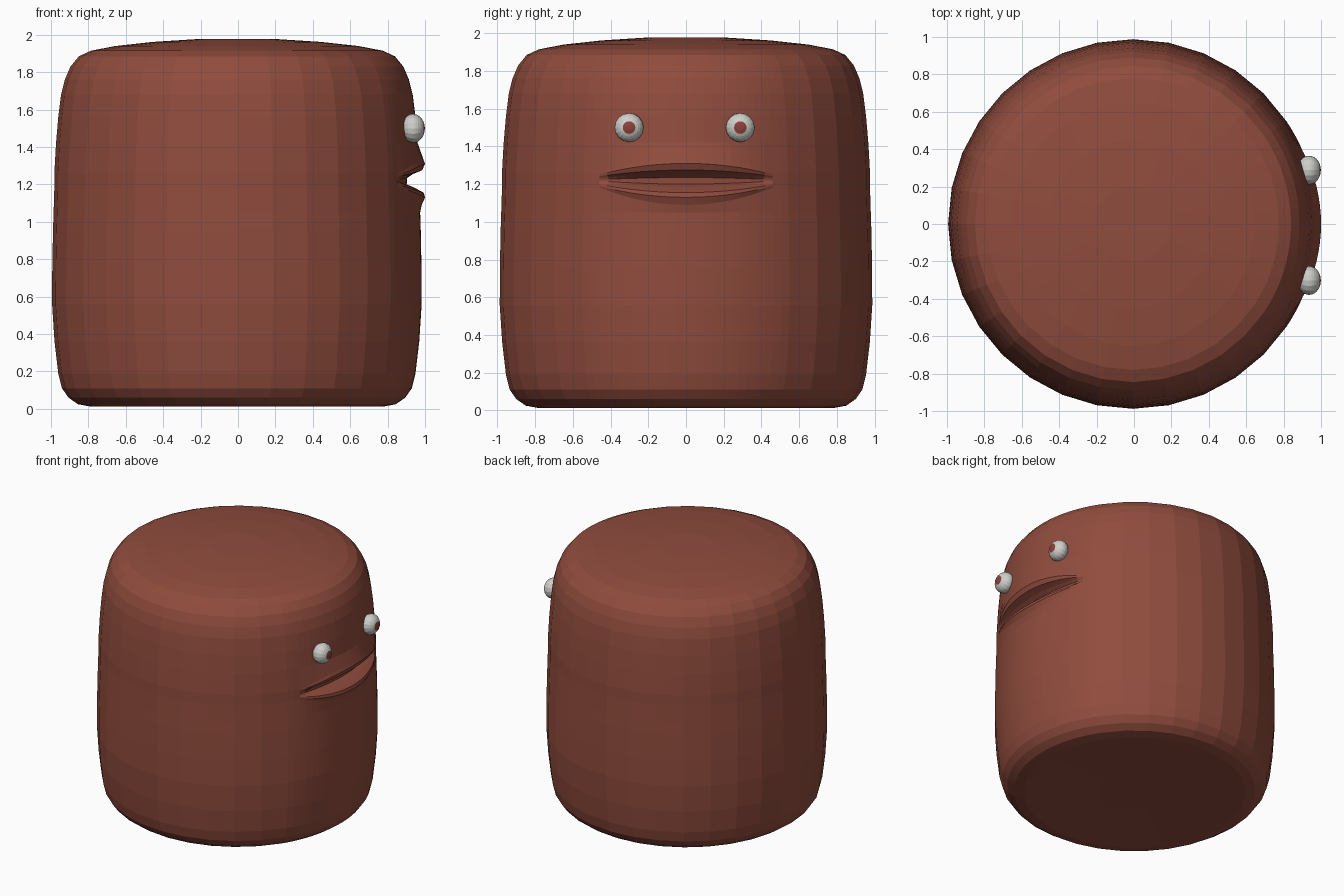
import bpy, bmesh, math

if "Cube" in bpy.data.objects:
    bpy.data.objects.remove(bpy.data.objects["Cube"])


def material(name, rgb):
    m = bpy.data.materials.new(name)
    m.diffuse_color = (*rgb, 1)
    m.use_nodes = True
    m.node_tree.nodes["Principled BSDF"].inputs["Base Color"].default_value = m.diffuse_color
    return m


CLAY = material("red brown", (0.28, 0.072, 0.047))
WHITE = material("eye white", (0.62, 0.62, 0.59))
PUPIL = material("pupil red", (0.26, 0.055, 0.045))


def make_object(name, bm, mats):
    bmesh.ops.recalc_face_normals(bm, faces=bm.faces)
    me = bpy.data.meshes.new(name)
    bm.to_mesh(me)
    bm.free()
    for m in mats:
        me.materials.append(m)
    ob = bpy.data.objects.new(name, me)
    bpy.context.collection.objects.link(ob)
    return ob


# Body profile below and above the mouth, and the mouth section (radius, z)
LOWER = [(0.25, 0.02), (0.55, 0.015), (0.78, 0.012), (0.85, 0.025), (0.90, 0.06),
         (0.935, 0.11), (0.955, 0.19), (0.975, 0.36), (0.988, 0.56), (0.987, 0.76),
         (0.983, 0.96), (0.98, 1.05)]
MOUTH = [(0.988, 1.09), (1.006, 1.13), (1.0, 1.155), (0.945, 1.185), (0.908, 1.20),
         (0.91, 1.235), (0.94, 1.255), (0.99, 1.275), (1.006, 1.31), (0.995, 1.34)]
UPPER = [(0.967, 1.42), (0.955, 1.56), (0.94, 1.68), (0.92, 1.76), (0.89, 1.83),
         (0.845, 1.885), (0.78, 1.915), (0.65, 1.94), (0.45, 1.962), (0.2, 1.978)]
HALF_MOUTH = 0.45
SHIFT = -0.006

# 32-sided outline, with finer steps over the face
face_step = 2.8125
angles = [-33.75 + face_step * i for i in range(24)]
angles += [33.75 + 11.25 * i for i in range(26)]
angles = [math.radians(a) for a in angles]


def mouth_point(k, t):
    """Blend from plain wall to lip shape towards the middle of the face."""
    r, z = MOUTH[k]
    y = 0.975 * math.sin(t)
    m = max(0, 1 - (y / HALF_MOUTH) ** 2) if math.cos(t) > 0 else 0
    base_z = 1.18 + 0.08 * k / (len(MOUTH) - 1)
    return 0.976 + (r - 0.976) * m ** 0.7, base_z + (z - base_z) * m


bm = bmesh.new()
rings = []
for r, z in LOWER:
    rings.append([(r, z)] * len(angles))
for k in range(len(MOUTH)):
    rings.append([mouth_point(k, t) for t in angles])
for r, z in UPPER:
    rings.append([(r, z)] * len(angles))
loops = [[bm.verts.new((r * math.cos(t) + SHIFT, r * math.sin(t), z))
          for (r, z), t in zip(ring, angles)] for ring in rings]
n = len(angles)
for a, b in zip(loops, loops[1:]):
    for i in range(n):
        j = (i + 1) % n
        bm.faces.new((a[i], a[j], b[j], b[i]))
bm.faces.new(loops[0][::-1])
bm.faces.new(loops[-1])
make_object("body", bm, [CLAY])

# Eyes: balls with their pole facing +x, pupil is the cap round the pole
for side, name in ((-1, "right_eye"), (1, "left_eye")):
    bm = bmesh.new()
    bmesh.ops.create_uvsphere(bm, u_segments=16, v_segments=14, radius=1)
    for v in bm.verts:
        x, y, z = v.co
        v.co = (0.936 + 0.063 * z, side * 0.295 + 0.077 * y - 0.007, 1.5 + 0.077 * x)
    for f in bm.faces:
        if f.calc_center_median().x > 0.936 + 0.063 * 0.91:
            f.material_index = 1
    make_object(name, bm, [WHITE, PUPIL])
